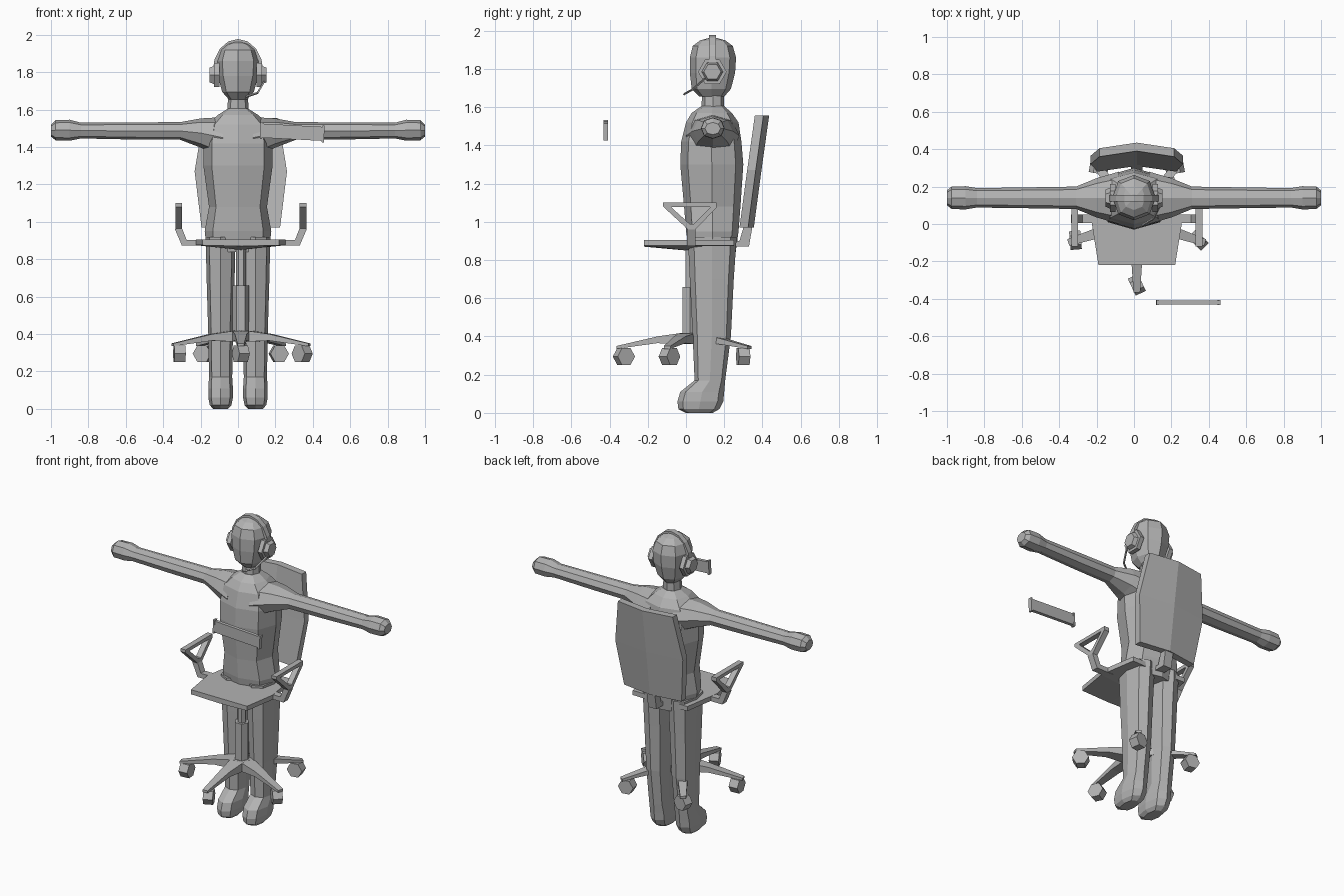
import bpy, bmesh, math
from mathutils import Vector, Matrix

if "Cube" in bpy.data.objects:
    bpy.data.objects.remove(bpy.data.objects["Cube"])

grey = bpy.data.materials.new("plain grey")
grey.diffuse_color = (0.45, 0.45, 0.45, 1)
grey.use_nodes = True
grey.node_tree.nodes["Principled BSDF"].inputs["Base Color"].default_value = grey.diffuse_color
CX, CY = 0.015, 0.02          # chair centre


def finish(name, bm):
    bmesh.ops.recalc_face_normals(bm, faces=bm.faces)
    me = bpy.data.meshes.new(name)
    bm.to_mesh(me)
    bm.free()
    me.materials.append(grey)
    ob = bpy.data.objects.new(name, me)
    bpy.context.collection.objects.link(ob)
    return ob


def loft(name, rings):
    """Skin between rings with equal point counts, capped at both ends."""
    bm = bmesh.new()
    vs = [[bm.verts.new(p) for p in r] for r in rings]
    n = len(vs[0])
    for a, b in zip(vs, vs[1:]):
        for i in range(n):
            j = (i + 1) % n
            bm.faces.new((a[i], a[j], b[j], b[i]))
    bm.faces.new(vs[0])
    bm.faces.new(vs[-1])
    return finish(name, bm)


def oval(n=8, power=0.8):
    """Unit ring, fuller than a circle when power < 1."""
    f = lambda v: math.copysign(abs(v) ** power, v) if abs(v) > 1e-6 else 0
    return [(f(math.cos(2 * math.pi * i / n)), f(math.sin(2 * math.pi * i / n))) for i in range(n)]


def upright(name, rows, xc=0, power=0.8):
    """Body part from rows of (z, half width, y front, y back)."""
    return loft(name, [[(xc + hx * u, (y0 + y1) / 2 + (y1 - y0) / 2 * v, z)
                        for u, v in oval(8, power)] for z, hx, y0, y1 in rows])


def extrude(name, pts, offset):
    """Flat outline pushed along an offset."""
    return loft(name, [[Vector(p) for p in pts], [Vector(p) + Vector(offset) for p in pts]])


def rod(name, a, b, r, n=6, r2=None):
    a, b = Vector(a), Vector(b)
    q = (b - a).to_track_quat('Z', 'Y')
    ring = lambda c, s: [c + q @ Vector((s * u, s * v, 0)) for u, v in oval(n, 1)]
    return loft(name, [ring(a, r), ring(b, r2 or r)])


def box(name, c, size, rot=None):
    bm = bmesh.new()
    bmesh.ops.create_cube(bm, size=1, matrix=Matrix.Translation(c) @ (rot or Matrix()) @ Matrix.Diagonal((*size, 1)))
    return finish(name, bm)


# Figure: torso, neck, head
upright("torso", [(0.84, .165, .02, .26), (0.95, .178, 0, .275), (1.08, .155, -.01, .285),
                  (1.3, .185, -.03, .3), (1.42, .185, -.025, .29), (1.52, .165, 0, .275),
                  (1.57, .11, .03, .24), (1.605, .055, .08, .2)])
upright("neck", [(1.58, .058, .08, .2), (1.69, .052, .085, .2)], power=1)
upright("head", [(1.655, .05, .07, .2), (1.695, .085, .03, .235), (1.78, .108, .02, .257),
                 (1.86, .115, .02, .262), (1.92, .095, .035, .245), (1.95, .06, .075, .205),
                 (1.962, .02, .12, .16)], power=.9)

# Arms and legs, both sides
for s, side in ((-1, "left"), (1, "right")):
    arm = [(.08, 1.45, .11, .14), (.2, 1.475, .078, .105), (.31, 1.486, .047, .06), (.55, 1.486, .046, .056),
           (.84, 1.488, .042, .052), (.9, 1.49, .056, .062), (.975, 1.49, .054, .06), (1.0, 1.488, .032, .04)]
    loft(side + "_arm", [[(s * x, .14 + ry * u, zc + rz * v) for u, v in oval(8, .9)]
                         for x, zc, rz, ry in arm])
    upright(side + "_leg", [(.92, .08, .01, .265), (.7, .075, .02, .25), (.4, .066, .035, .235),
                            (.17, .062, .045, .205), (.11, .066, -.03, .2), (.06, .066, -.045, .195),
                            (.02, .058, -.04, .175), (0, .04, 0, .14)], xc=s * .093)

# Headphones: stepped ear cups, arched band, microphone boom
for s, side in ((-1, "left"), (1, "right")):
    rod(side + "_ear_cushion", (s * .1, .138, 1.785), (s * .128, .138, 1.785), .075)
    rod(side + "_ear_cup", (s * .128, .138, 1.785), (s * .153, .138, 1.785), .056, r2=.045)
band = []
for i in range(9):
    t = math.pi * i / 8
    c, h = math.cos(t), math.sin(t)
    band.append([(r * c, y, 1.8 + rz * h) for r, rz, y in
                 ((.118, .158, .12), (.136, .178, .12), (.136, .178, .156), (.118, .158, .156))])
loft("headband", band)
boom = [(.14, .1, 1.75), (.105, .03, 1.69), (.04, -.01, 1.668)]
for a, b in zip(boom, boom[1:]):
    rod("microphone_boom", a, b, .006, 4)

# Floating slanted panel with thin end plates
tilt = Matrix.Rotation(math.radians(3), 4, 'Y')
box("panel", (.29, -.42, 1.479), (.33, .022, .075), tilt)
for s in (-1, 1):
    box("panel_end", (.29 + s * .165, -.42, 1.479 - s * .0087), (.012, .026, .09), tilt)

# Seat: tapered pad with a shallow keel underneath
seat = lambda y, w, lo: [(CX - w, y, .905), (CX + w, y, .905), (CX + w, y, .875), (CX, y, lo), (CX - w, y, .875)]
loft("seat", [seat(-.22, .205, .87), seat(0, .24, .85), seat(.25, .2, .87)])

# Backrest: reclined, bent along its centre, widest in the middle
rows = []
for z, w, y in ((.97, .21, .31), (1.27, .247, .35), (1.555, .2, .39)):
    rows.append([(CX - w, y - .03, z), (CX, y, z), (CX + w, y - .03, z),
                 (CX + w, y + .015, z), (CX, y + .045, z), (CX - w, y + .015, z)])
loft("backrest", rows)
extrude("backrest_bracket", [(CX - .03, .2, .872), (CX - .03, .33, .872), (CX - .03, .355, 1.02),
                             (CX - .03, .315, 1.02), (CX - .03, .28, .9), (CX - .03, .2, .9)], (.06, 0, 0))

# Armrests: bent bracket and open triangular loop
for s, side in ((-1, "left"), (1, "right")):
    P = lambda x, y, z: (CX + s * x, y, z)
    extrude(side + "_arm_bracket", [P(.15, .005, .873), P(.315, .005, .873), P(.352, .005, .96),
                                    P(.318, .005, .975), P(.29, .005, .904), P(.15, .005, .904)], (0, .045, 0))
    outer = [(-.12, 1.1), (-.12, 1.08), (.01, .96), (.05, .96), (.16, 1.075), (.16, 1.1)]
    inner = [(-.075, 1.078), (-.075, 1.074), (.02, .988), (.04, .988), (.125, 1.074), (.125, 1.078)]
    loop = [[P(.314, *o), P(.35, *o), P(.35, *i), P(.314, *i)] for o, i in zip(outer, inner)]
    bm = bmesh.new()
    vs = [[bm.verts.new(p) for p in r] for r in loop]
    for k in range(6):
        a, b = vs[k], vs[(k + 1) % 6]
        for i in range(4):
            j = (i + 1) % 4
            bm.faces.new((a[i], a[j], b[j], b[i]))
    finish(side + "_armrest", bm)

# Gas column
rod("column_sleeve", (CX, CY, .37), (CX, CY, .66), .045)
rod("column_piston", (CX, CY, .65), (CX, CY, .88), .027)

# Five-spoke base with hexagonal casters
for k, yaw in enumerate((25, 45, 100, 80, 5)):
    t = math.radians(-90 + 72 * k)
    d, n = Vector((math.cos(t), math.sin(t), 0)), Vector((-math.sin(t), math.cos(t), 0))
    c = Vector((CX, CY, 0))
    spoke = []
    for r, w, lo, hi in ((0, .045, .36, .418), (.06, .045, .36, .416), (.17, .032, .365, .4), (.385, .018, .335, .35)):
        spoke.append([c + d * r + n * a * w + Vector((0, 0, z)) for a, z in ((-1, lo), (1, lo), (1, hi), (-1, hi))])
    loft("base_spoke", spoke)
    hub = c + d * .345 + Vector((0, 0, .295))
    ax = Vector((math.cos(math.radians(yaw)), math.sin(math.radians(yaw)), 0)) * .03
    rod("caster", hub - ax, hub + ax, .05)
